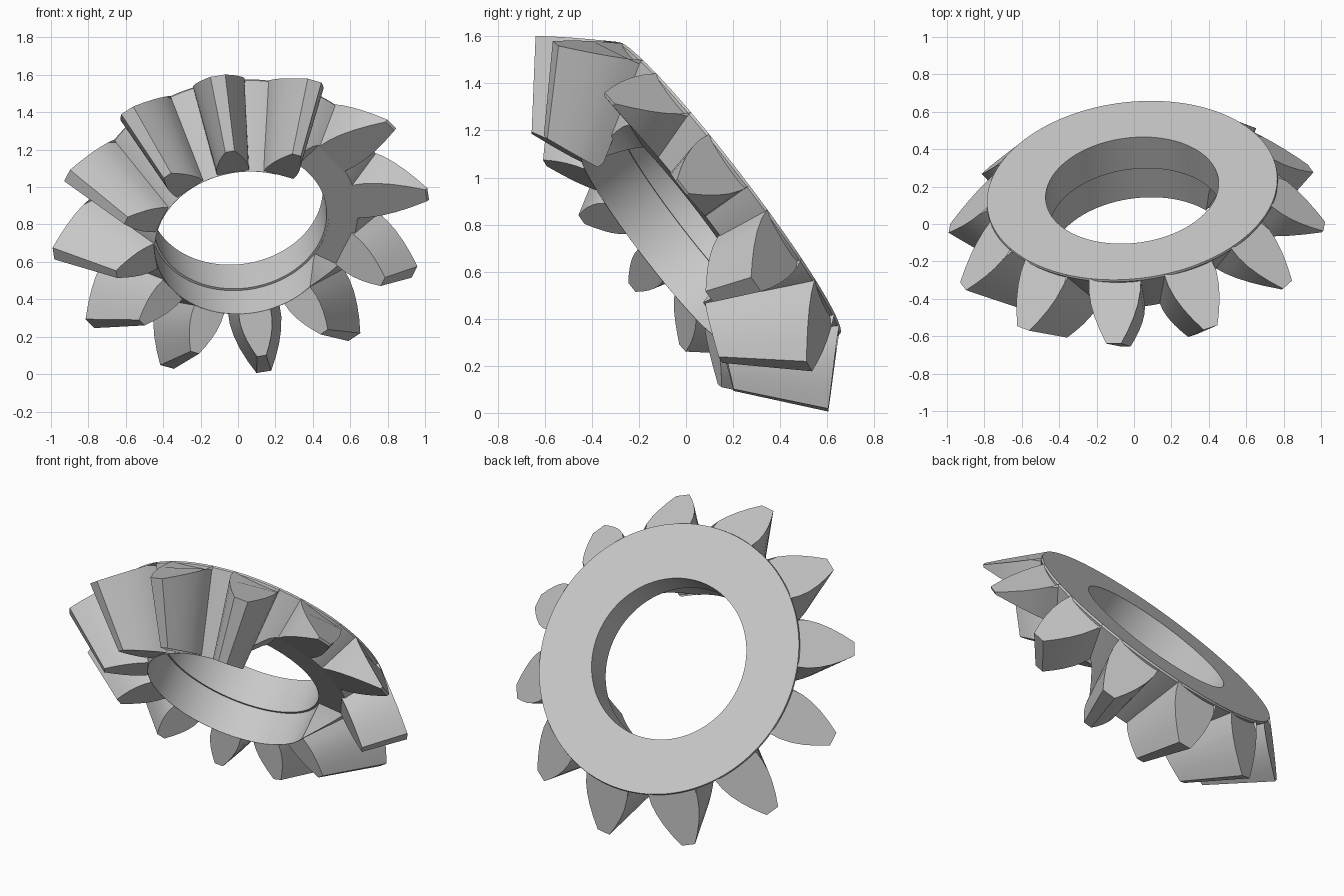
import bpy, bmesh, math
from mathutils import Vector, Matrix

if "Cube" in bpy.data.objects:
    bpy.data.objects.remove(bpy.data.objects["Cube"])

# Gear frame: local z runs from the flat back face towards the toothed front
n = Vector((-0.1, 0.79, 0.605)).normalized()
e1 = (Vector((1, 0, 0)) - n * n.x).normalized()
e2 = e1.cross(n)
FRAME = Matrix.Translation((-0.01, 0.18, 0.955)) @ Matrix((e1, e2, -n)).transposed().to_4x4()

metal = bpy.data.materials.new("light_grey")
metal.diffuse_color = (0.58, 0.58, 0.58, 1)
metal.use_nodes = True
metal.node_tree.nodes["Principled BSDF"].inputs["Base Color"].default_value = metal.diffuse_color


def make_object(name, bm):
    bmesh.ops.recalc_face_normals(bm, faces=bm.faces[:])
    bm.transform(FRAME)
    mesh = bpy.data.meshes.new(name)
    bm.to_mesh(mesh)
    bm.free()
    mesh.materials.append(metal)
    mesh.shade_smooth()
    mesh.set_sharp_from_angle(angle=math.radians(25))
    ob = bpy.data.objects.new(name, mesh)
    bpy.context.scene.collection.objects.link(ob)
    return ob


def polar(r, a, d):
    return Vector((r * math.cos(a), r * math.sin(a), d))


def front_depth(deg):
    """Depth of the ring's front: full, ramping down to a flat ledge on one side."""
    deg = (deg + 180) % 360 - 180
    ramp = max((deg - 49) / 20, (-34 - deg) / 8)
    return 0.214 + 0.204 * min(1, max(0, ramp))


# Ring body: lathed profile (radius, depth) with a small step inside the bore
SEG = 120
bm = bmesh.new()
rings = []
for i in range(SEG):
    d = front_depth(360 * i / SEG)
    root = 0.782 - 0.304 * (d - 0.012) / 0.408
    profile = [(0.465, 0), (0.78, 0), (0.782, 0.012), (root, d),
               (0.478, d), (0.478, 0.212), (0.465, 0.212)]
    rings.append([bm.verts.new(polar(r, math.tau * i / SEG, z)) for r, z in profile])
for i in range(SEG):
    a, b = rings[i], rings[(i + 1) % SEG]
    for j in range(7):
        k = (j + 1) % 7
        bm.faces.new((a[j], b[j], b[k], a[k]))
make_object("gear_ring", bm)

# Teeth: ogive section lofted from the large end to the small end
half = [(-0.07, 0.14), (0.0, 0.14), (0.2, 0.14), (0.4, 0.128), (0.6, 0.106), (0.8, 0.076), (1.0, 0.04)]
section = half + [(t, -w) for t, w in reversed(half)]
# Clearance planes: tooth angle -> depth of the cut at radius 0.6 and at radius 1.0
cuts = {37: (0.212, 0.26), 7: (0.212, 0.26), 337: (0.212, 0.61)}
for i in range(12):
    deg = (97 + 30 * i) % 360
    mid = math.radians(deg)
    bm = bmesh.new()
    big, small = [], []
    for t, w in section:
        r = 0.78 + 0.235 * t
        d = 0.25 * t if t >= 0 else 0.015
        big.append(bm.verts.new(polar(r, mid + w / r, d)))
        r = 0.487 + 0.213 * t if t >= 0 else 0.487
        d = 0.415 + 0.1 * t if t >= 0 else 0.385
        small.append(bm.verts.new(polar(r, mid + 0.62 * w / r, d)))
    bm.faces.new(big)
    bm.faces.new(small)
    for j in range(len(section)):
        k = (j + 1) % len(section)
        bm.faces.new((big[j], big[k], small[k], small[j]))
    # Shorten the teeth beside the ledge
    if deg in cuts:
        inner, outer = cuts[deg]
        slope = (outer - inner) / 0.4
        normal = polar(-slope, mid, 1).normalized()
        bmesh.ops.bisect_plane(bm, geom=bm.verts[:] + bm.edges[:] + bm.faces[:], dist=1e-5,
                               plane_co=polar(0.6, mid, inner), plane_no=normal, clear_outer=True)
        bmesh.ops.holes_fill(bm, edges=bm.edges[:], sides=0)
    make_object("tooth_%d" % (i + 1), bm)
